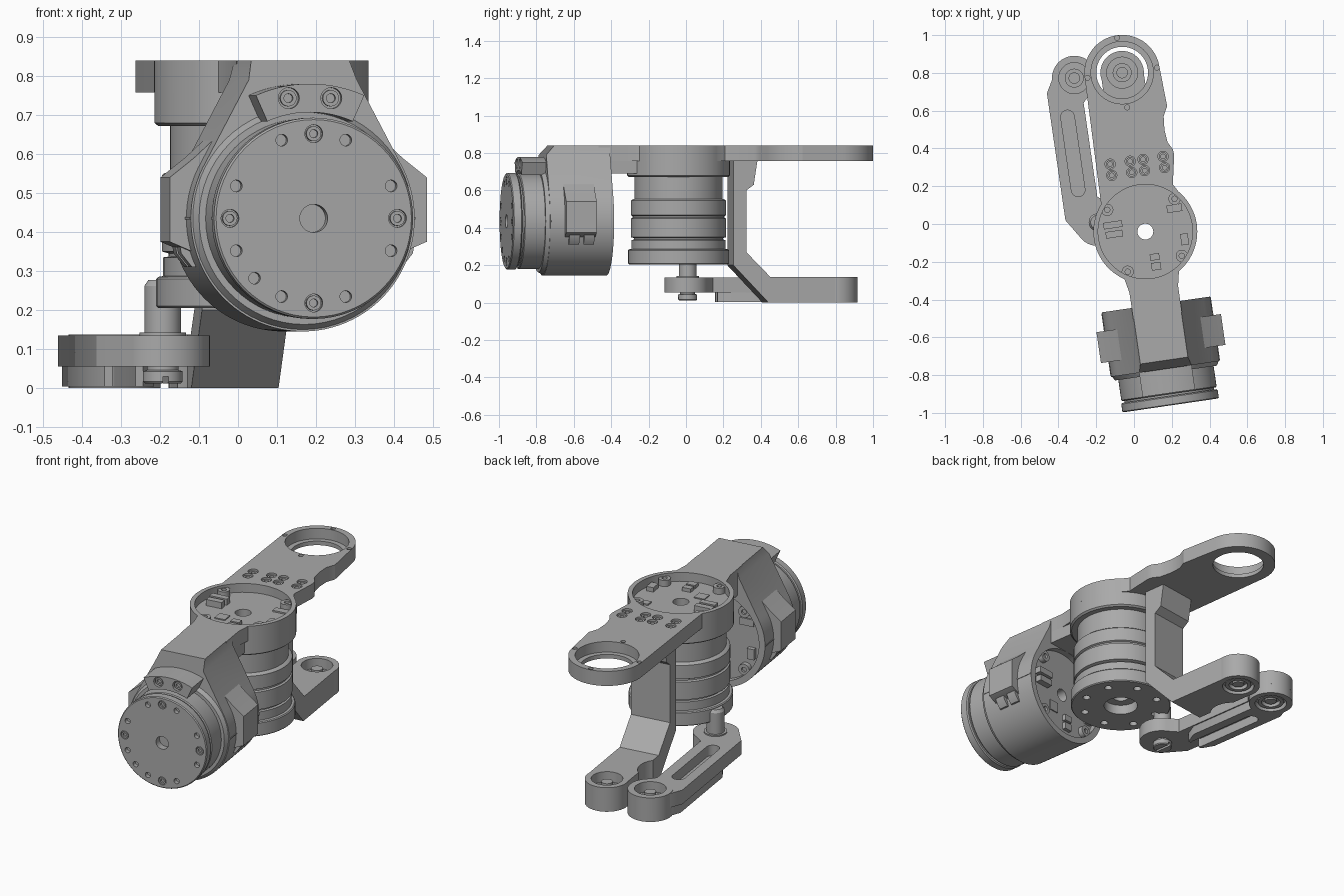
import bpy, bmesh, math
from mathutils import Matrix, Vector

if "Cube" in bpy.data.objects:
    bpy.data.objects.remove(bpy.data.objects["Cube"])

grey = bpy.data.materials.new("machined_grey")
grey.use_nodes = True
COLOR = (0.4, 0.4, 0.4, 1)
grey.diffuse_color = COLOR
grey.node_tree.nodes["Principled BSDF"].inputs["Base Color"].default_value = COLOR

# Frames: whole leg turned about the knee motor, front motor axis, side profile
LEG = Matrix.Translation((0.06, -0.04, 0)) @ Matrix.Rotation(math.radians(8.3), 4, "Z")
FRONT = LEG @ Matrix.Translation((0, 0, 0.435)) @ Matrix.Rotation(math.pi / 2, 4, "X")
SIDE = LEG @ Matrix(((0, 0, 1, 0), (1, 0, 0, 0), (0, 1, 0, 0), (0, 0, 0, 1)))


def at(x, y, z=0):
    return Matrix.Translation((x, y, z))


def arc(cx, cy, r, a0, a1, n=32):
    steps = [math.radians(a0 + (a1 - a0) * i / n) for i in range(n + 1)]
    return [(cx + r * math.cos(a), cy + r * math.sin(a)) for a in steps]


def add_prism(bm, outline, z0, z1):
    low = [bm.verts.new((x, y, z0)) for x, y in outline]
    high = [bm.verts.new((x, y, z1)) for x, y in outline]
    bm.faces.new(low[::-1])
    bm.faces.new(high)
    for i in range(len(low)):
        j = (i + 1) % len(low)
        bm.faces.new((low[i], low[j], high[j], high[i]))


def finish(name, bm, frame):
    bmesh.ops.remove_doubles(bm, verts=bm.verts, dist=1e-5)
    bmesh.ops.recalc_face_normals(bm, faces=bm.faces)
    bm.transform(frame)
    mesh = bpy.data.meshes.new(name)
    bm.to_mesh(mesh)
    bm.free()
    mesh.materials.append(grey)
    obj = bpy.data.objects.new(name, mesh)
    bpy.context.collection.objects.link(obj)
    return obj


def prism(name, outline, z0, z1, frame=LEG):
    bm = bmesh.new()
    add_prism(bm, outline, z0, z1)
    return finish(name, bm, frame)


def box(name, x, y, w, d, z0, z1, frame=LEG):
    sx, sy = w / 2, d / 2
    return prism(name, [(x - sx, y - sy), (x + sx, y - sy), (x + sx, y + sy), (x - sx, y + sy)], z0, z1, frame)


def lathe(name, profile, frame=LEG, hollow=False, n=64):
    bm = bmesh.new()
    rings = [[bm.verts.new((r * math.cos(2 * math.pi * k / n), r * math.sin(2 * math.pi * k / n), z))
              for k in range(n)] for r, z in profile]
    pairs = list(zip(rings, rings[1:])) + ([(rings[-1], rings[0])] if hollow else [])
    for a, b in pairs:
        for k in range(n):
            bm.faces.new((a[k], a[(k + 1) % n], b[(k + 1) % n], b[k]))
    return finish(name, bm, frame)


def cut(obj, holes, frame=LEG, n=32):
    """Drill round holes given as (x, y, radius, z0, z1)."""
    bm = bmesh.new()
    for x, y, r, z0, z1 in holes:
        add_prism(bm, arc(x, y, r, 0, 360 - 360 / n, n - 1), z0, z1)
    subtract(obj, finish("cutter", bm, frame))


def subtract(obj, cutter):
    cutter.hide_render = True
    mod = obj.modifiers.new("cut", "BOOLEAN")
    mod.operation, mod.solver, mod.object, mod.use_self = "DIFFERENCE", "EXACT", cutter, True
    bpy.context.view_layer.update()
    result = bpy.data.meshes.new_from_object(obj.evaluated_get(bpy.context.evaluated_depsgraph_get()))
    obj.modifiers.clear()
    obj.data = result
    bpy.data.objects.remove(cutter)


def polar(r, degrees):
    a = math.radians(degrees)
    return r * math.cos(a), r * math.sin(a)


def socket_screw(name, r, z, frame):
    lathe(name, [(0, z - .03), (r, z - .03), (r, z), (r * .55, z), (r * .55, z - .012), (0, z - .012)], frame, n=20)


# Upper arm plate with end ring, board recess and screw holes
outline = arc(0, .85, .2, 0, 180) + arc(0, 0, .275, 140, 238) + [(-.13, -.31), (-.13, -.45), (.13, -.45), (.13, -.31)]
outline += arc(0, 0, .275, 302, 402) + [(.18, .226), (.21, .38), (.207, .41), (.185, .45), (.178, .52), (.184, .59), (.21, .64)]
plate = prism("upper_arm_plate", outline, .757, .84)
cut(plate, [(0, 0, .25, .79, .9), (0, .85, .165, .78, .9)], n=64)
cut(plate, [(0, .85, .137, .7, .9), (0, 0, .042, .7, .9)], n=64)
screws = [(u, v) for u in (-.133, -.026, .043, .15) for v in (.32, .38)]
cut(plate, [(u, v, .027, .815, .9) for u, v in screws]
    + [(x, y + .85, .013, .8, .9) for x, y in (polar(.186, a) for a in (0, 90, 180, 270))])
for u, v in screws:
    socket_screw("arm_screw", .022, .832, LEG @ at(u, v))

# Drum below the plate, and neck to the front motor
lathe("motor_drum", [(.042, .672), (.265, .672), (.275, .68), (.275, .757), (.042, .757)], hollow=True)
box("neck", 0, -.34, .26, .22, .69, .757)

# Circuit board details in the top recess
for a in (40, 142, 238, 318):
    x, y = polar(.232, a)
    lathe("board_boss", [(0, .785), (.032, .785), (.032, .825), (.014, .825), (.014, .81), (0, .81)], LEG @ at(x, y), n=24)


def board_parts(z, frame):
    for x, y, w, d, h in ((-.165, .06, .1, .035, .035), (-.165, .01, .09, .035, .035), (.2, -.07, .04, .06, .025),
                          (.03, -.19, .05, .04, .02), (.03, -.14, .05, .035, .02), (-.07, -.1, .06, .06, .006),
                          (.17, .1, .08, .04, .008)):
        box("board_part", x, y, w, d, z - .004, z + h, frame)


board_parts(.79, LEG)

# Knee motor: stacked turned stages with a through bore
motor = lathe("knee_motor", [(.042, .68), (.235, .68), (.235, .555), (.25, .55), (.255, .545), (.255, .468), (.245, .463),
              (.245, .455), (.255, .45), (.255, .35), (.238, .345), (.238, .337), (.252, .335), (.252, .287),
              (.265, .285), (.27, .28), (.27, .21), (.265, .205), (.09, .205), (.09, .26), (.042, .26)], hollow=True)
cut(motor, [(*polar(.205, 22.5 + 45 * k), .02, .15, .24) for k in range(8)])

# Front motor housing: round below, tapering up to the neck, chamfered top edge
housing_outline = arc(0, 0, .29, -210, 30, 64) + [(.14, .355), (.127, .405), (-.127, .405), (-.14, .355)]
bm = bmesh.new()
add_prism(bm, housing_outline, .39, .735)
for v in bm.verts:
    if v.co.y > .38 and v.co.z > .7:
        v.co.z -= .045
housing = finish("motor_housing", bm, FRONT)
cut(housing, [(0, 0, .255, .3, .425)], FRONT, 64)
cut(housing, [(0, 0, .036, .3, .7)], FRONT)
lathe("housing_lip", [(0, .73), (.288, .73), (.272, .757), (0, .757)], FRONT)
BACK = FRONT @ at(0, 0, .425) @ Matrix.Rotation(math.pi, 4, "Y")
board_parts(0, BACK)
for a in (45, 135, 225, 315):
    lathe("rear_boss", [(0, -.004), (.032, -.004), (.032, .028), (.014, .028), (.014, .015), (0, .015)],
          BACK @ at(*polar(.232, a)), n=24)

# Side wings, cable nubs and seam strip on both sides of the housing
for s in (-1, 1):
    wing = [(.2, .22), (.27, .155), (.333, .105), (.333, -.06), (.275, -.085), (.2, -.085)]
    prism("side_wing", [(s * x, y) for x, y in wing], .49, .655, FRONT)
    box("seam_strip", s * .288, 0, .01, .006, .395, .73, FRONT)
    for d in (.525, .605):
        nub = [(.2, -.06), (.305, -.06), (.3, -.09), (.272, -.125), (.2, -.125)]
        prism("cable_nub", [(s * x, y) for x, y in nub], d - .028, d + .028, FRONT)

# Front rotor and cap with bore, bolt holes and screws
lathe("front_rotor", [(0, .75), (.25, .75), (.255, .757), (.255, .865), (.25, .87), (.24, .87), (.24, .882), (0, .882)], FRONT)
cap = lathe("front_cap", [(0, .88), (.252, .88), (.258, .886), (.258, .925), (.253, .93), (0, .93)], FRONT)
bolt_circle = [polar(.217, 22.5 + 45 * k) for k in range(8)] + [polar(.217, 225)]
cut(cap, [(0, 0, .036, .89, 1)] + [(x, y, .015, .905, 1) for x, y in bolt_circle]
    + [(*polar(.217, 90 * k), .023, .915, 1) for k in range(4)], FRONT)
for k in range(4):
    socket_screw("cap_screw", .019, .93, FRONT @ at(*polar(.217, 90 * k)))

# Curved stop block over the cap
stop = prism("stop_block", arc(0, 0, .345, 66, 114) + arc(0, 0, .272, 114, 66), .7, .865, FRONT)
cut(stop, [(s * .055, .308, .027, .845, .9) for s in (-1, 1)], FRONT)
for s in (-1, 1):
    socket_screw("stop_screw", .021, .858, FRONT @ at(s * .055, .308))

# Rear bracket: drops from the plate and runs back to a round foot
bracket = prism("rear_bracket", [(.28, .76), (.28, .2), (.47, 0), (.85, 0), (.85, .137), (.48, .137), (.35, .27),
                                 (.35, .6), (.39, .63), (.41, .76)], -.113, .113, SIDE)
cut(bracket, [(0, .85, .1, -.1, .2), (-.2, .63, .12, -.1, .2)], n=48)


# Round bearing ends with a central pin, open above and below
def bearing(name, u, v, r):
    lathe(name, [(0, .012), (.03, .012), (.03, .03), (.05, .03), (.05, .008), (.07, .008), (.07, .03), (.085, .03),
                 (.085, 0), (r, 0), (r, .137), (.082, .137), (.082, .08), (.05, .08), (.05, .095), (.03, .095),
                 (.03, .12), (0, .12)], LEG @ at(u, v))


bearing("foot_bearing", 0, .85, .115)

# Connecting link: offset bar between the crank pin and the rear bearing
link = prism("link_bar", arc(-.255, .858, .118, -30, 125) + [(-.41, .8), (-.41, .12)] + arc(-.243, .08, .12, 220, 420)
             + [(-.225, .22), (-.225, .72)], .055, .135)
rib = prism("link_rib", arc(-.255, .858, .114, -30, 125) + [(-.4, .8), (-.4, .32), (-.37, .25), (-.27, .25),
                                                             (-.232, .32), (-.232, .74)], .004, .056)
SLOT = arc(-.32, .66, .036, 0, 180, 16) + arc(-.32, .27, .036, 180, 360, 16)
subtract(link, prism("cutter", SLOT, .075, .2))
subtract(rib, prism("cutter", SLOT, -.1, .1))
for part in (link, rib):
    cut(part, [(-.255, .858, .1, -.1, .2)], n=48)
bearing("link_bearing", -.255, .858, .118)

# Crank pin with its slotted screw head
pin = LEG @ at(-.243, .085)
lathe("crank_pin", [(0, .05), (.04, .05), (.04, .13), (.06, .13), (.06, .142), (.047, .142), (.047, .262), (.037, .277),
                    (0, .277)], pin, n=40)
head = lathe("pin_screw", [(0, .012), (.046, .012), (.051, .017), (.051, .043), (.04, .046), (.04, .06), (0, .06)], pin, n=40)
subtract(head, box("cutter", 0, 0, .014, .2, -.05, .03, pin))

# Smooth curved walls, keep edges crisp
bpy.ops.object.select_all(action="DESELECT")
for obj in bpy.context.collection.objects:
    if obj.type == "MESH":
        obj.select_set(True)
        bpy.context.view_layer.objects.active = obj
bpy.ops.object.shade_smooth_by_angle(angle=math.radians(30))
